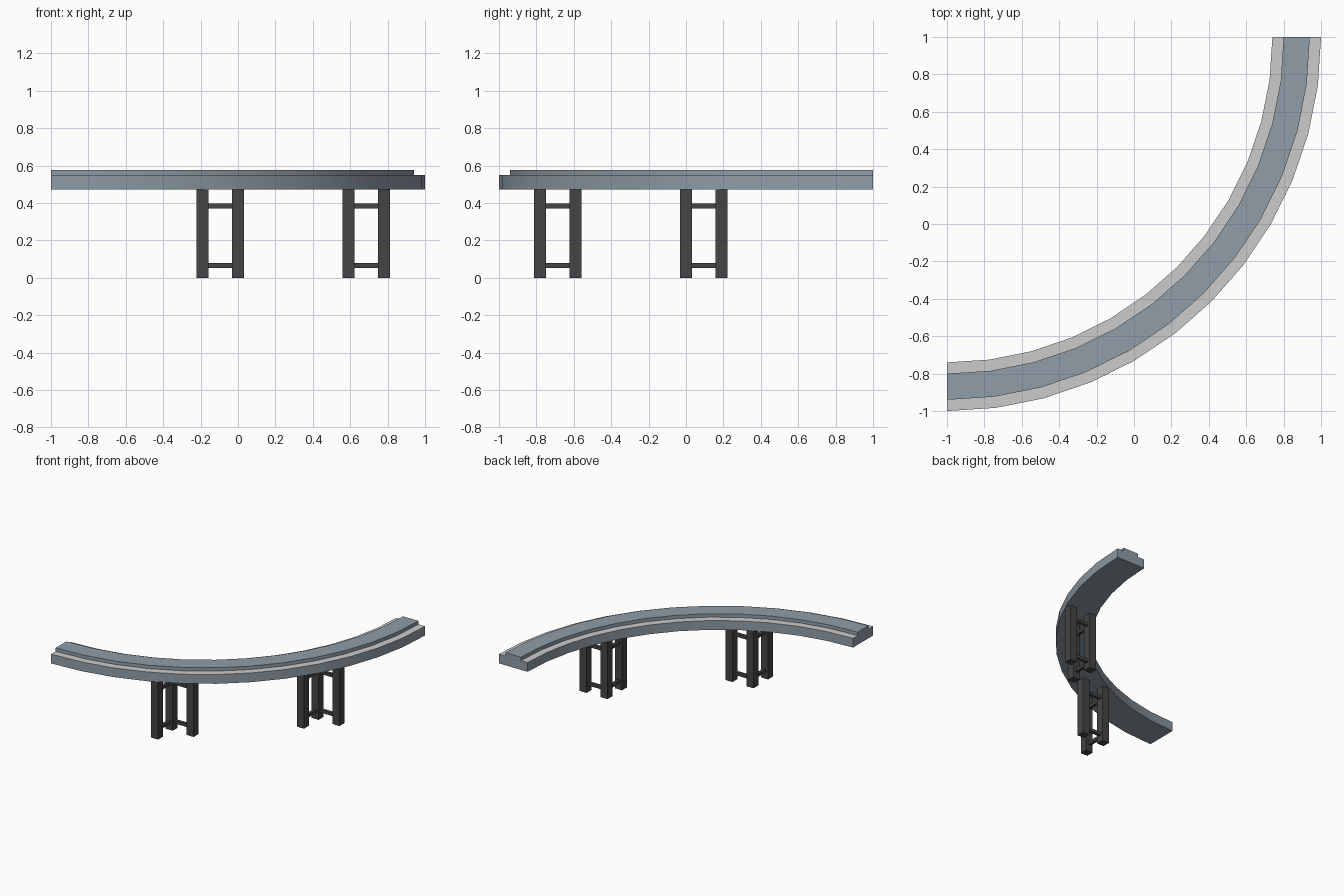
import bpy, bmesh
from math import sin, cos, pi, radians

cube = bpy.data.objects.get("Cube")
if cube:
    bpy.data.objects.remove(cube, do_unlink=True)


def material(name, rgb):
    m = bpy.data.materials.new(name)
    m.use_nodes = True
    m.diffuse_color = (*rgb, 1)
    m.node_tree.nodes["Principled BSDF"].inputs["Base Color"].default_value = (*rgb, 1)
    return m


blue_grey = material("blue grey", (0.28, 0.34, 0.39))
light_grey = material("light grey", (0.60, 0.60, 0.60))
charcoal = material("charcoal", (0.06, 0.06, 0.06))


def add_object(name, bm, mats):
    bmesh.ops.recalc_face_normals(bm, faces=bm.faces)
    mesh = bpy.data.meshes.new(name)
    bm.to_mesh(mesh)
    bm.free()
    for m in mats:
        mesh.materials.append(m)
    obj = bpy.data.objects.new(name, mesh)
    bpy.context.collection.objects.link(obj)
    return obj


def box(name, lo, hi, mat):
    bm = bmesh.new()
    bmesh.ops.create_cube(bm, size=1)
    for v in bm.verts:
        v.co = [(a + b) / 2 + c * (b - a) for a, b, c in zip(lo, hi, v.co)]
    return add_object(name, bm, [mat])


# Curved deck: a stepped section (radius, height) swept through a quarter turn
BASE, LEDGE, TOP = 0.473, 0.549, 0.577
section = [(1.74, BASE), (2.0, BASE), (2.0, LEDGE), (1.94, LEDGE),
           (1.94, TOP), (1.80, TOP), (1.80, LEDGE), (1.74, LEDGE)]
STEPS = 12
bm = bmesh.new()
rings = []
for i in range(STEPS + 1):
    a = -pi / 2 + i * pi / 2 / STEPS
    rings.append([bm.verts.new((r * cos(a) - 1, r * sin(a) + 1, z)) for r, z in section])
for r0, r1 in zip(rings, rings[1:]):
    for k in range(len(section)):
        n = (k + 1) % len(section)
        face = bm.faces.new((r0[k], r0[n], r1[n], r1[k]))
        # Side ledges are the flat strips at ledge height
        if section[k][1] == section[n][1] == LEDGE:
            face.material_index = 1
bm.faces.new(rings[0])
bm.faces.new(rings[-1])
deck = add_object("curved_deck", bm, [blue_grey, light_grey])
bpy.ops.object.select_all(action="DESELECT")
deck.select_set(True)
bpy.context.view_layer.objects.active = deck
bpy.ops.object.shade_smooth_by_angle(angle=radians(30))

# L-shaped trestles: a corner leg, two outer legs and cross rails between them
LEG, RAIL = 0.032, 0.0125


def trestle(name, corner, leg_x, leg_y):
    cx, cy = corner
    for part, x, y in (("corner_leg", cx, cy), ("side_leg", leg_x, cy), ("end_leg", cx, leg_y)):
        box(f"{name}_{part}", (x - LEG, y - LEG, 0), (x + LEG, y + LEG, BASE), charcoal)
    for level, z in (("lower", 0.066), ("upper", 0.384)):
        x0, x1 = sorted((cx, leg_x))
        y0, y1 = sorted((cy, leg_y))
        box(f"{name}_{level}_side_rail", (x0 + LEG, cy - RAIL, z - RAIL),
            (x1 - LEG, cy + RAIL, z + RAIL), charcoal)
        box(f"{name}_{level}_end_rail", (cx - RAIL, y0 + LEG, z - RAIL),
            (cx + RAIL, y1 - LEG, z + RAIL), charcoal)


trestle("front_trestle", (-0.19, -0.59), 0.0, -0.78)
trestle("back_trestle", (0.59, 0.19), 0.78, 0.0)
